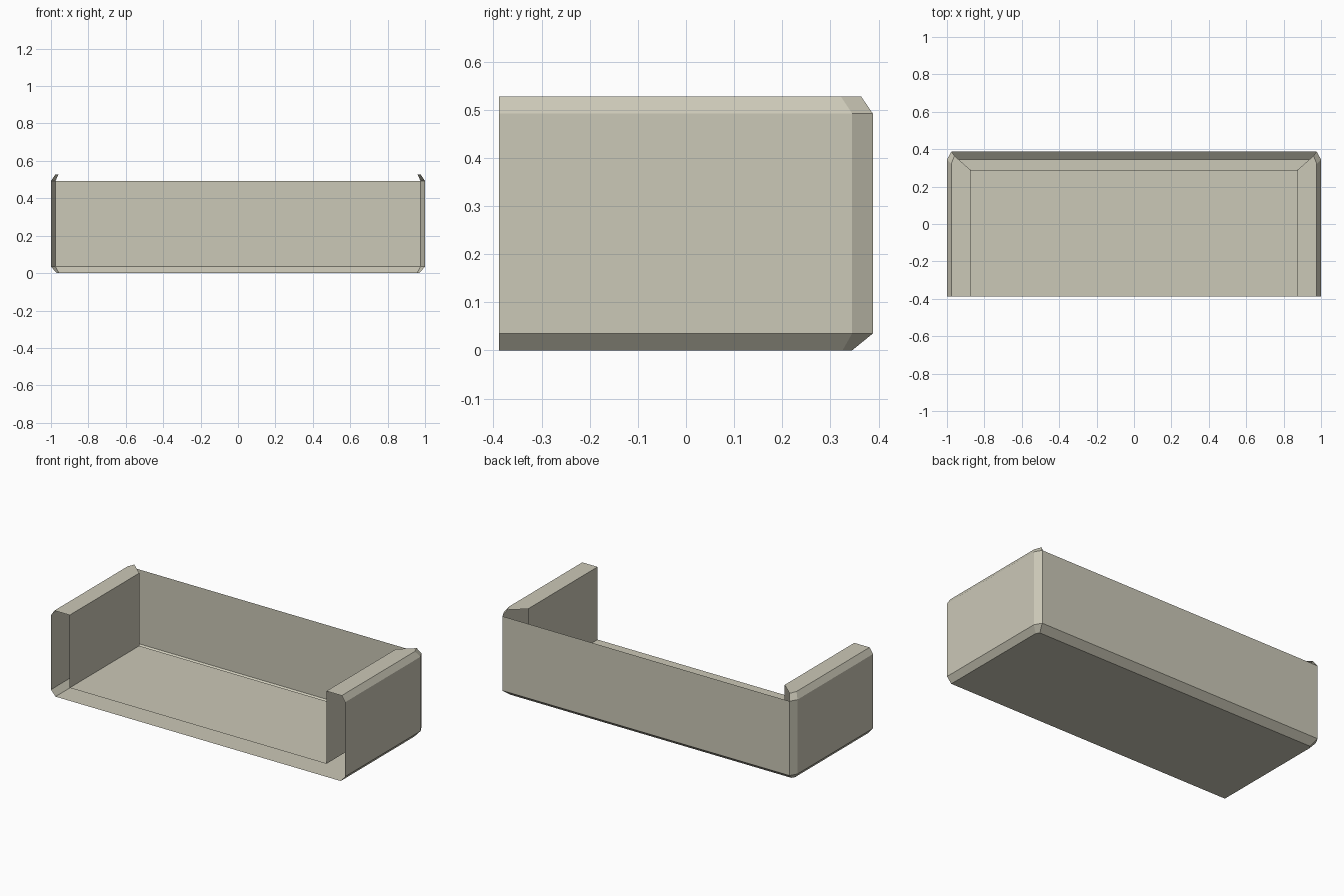
import bpy

if "Cube" in bpy.data.objects:
    bpy.data.objects.remove(bpy.data.objects["Cube"])

beige = bpy.data.materials.new("warm_beige")
beige.diffuse_color = (0.60, 0.58, 0.475, 1)
beige.use_nodes = True
beige.node_tree.nodes["Principled BSDF"].inputs["Base Color"].default_value = beige.diffuse_color

FRONT = -0.388          # open front edge
TOP = 0.527             # height of the arm tops
IX, IY, IZ = 0.873, 0.288, 0.08   # inner tray half width, back edge, floor


def make(name, verts, faces):
    mesh = bpy.data.meshes.new(name)
    mesh.from_pydata(verts, [], faces)
    mesh.materials.append(beige)
    ob = bpy.data.objects.new(name, mesh)
    bpy.context.collection.objects.link(ob)
    return ob


def ring(side_x, side_y, corner_x, back_y, z):
    """Open path: right front, round the back, to left front."""
    half = [(side_x, FRONT, z), (side_x, side_y, z), (corner_x, back_y, z)]
    return half + [(-x, y, h) for x, y, h in reversed(half)]


# outer shell: bevelled floor, walls, and bevelled arm tops (none on the back)
rings = [ring(0.97, 0.325, 0.957, 0.345, 0),
         ring(1.0, 0.345, 0.976, 0.388, 0.035),
         ring(1.0, 0.345, 0.976, 0.388, 0.492),
         ring(0.977, 0.322, 0.96, 0.364, TOP)]
verts = [p for r in rings for p in r]
faces = [tuple(reversed(range(6)))]
for r in range(3):
    for i in range(5):
        if r == 2 and i == 2:
            continue
        a = r * 6 + i
        faces.append((a, a + 1, a + 7, a + 6))
make("outer_shell", verts, faces)

# flat arm tops, mitred at the back
for s, name in ((1, "right_arm_top"), (-1, "left_arm_top")):
    pts = [(0.977, FRONT), (0.977, 0.322), (0.96, 0.364), (IX, IY), (IX, FRONT)]
    order = range(5) if s > 0 else range(4, -1, -1)
    make(name, [(s * x, y, TOP) for x, y in pts], [tuple(order)])

# inner tray: raised floor with the two inner arm walls
section = [(-IX, TOP), (-IX, IZ), (IX, IZ), (IX, TOP)]
verts = [(x, y, z) for y in (FRONT, IY) for x, z in section]
make("inner_tray", verts, [(i, i + 1, i + 5, i + 4) for i in range(3)])
